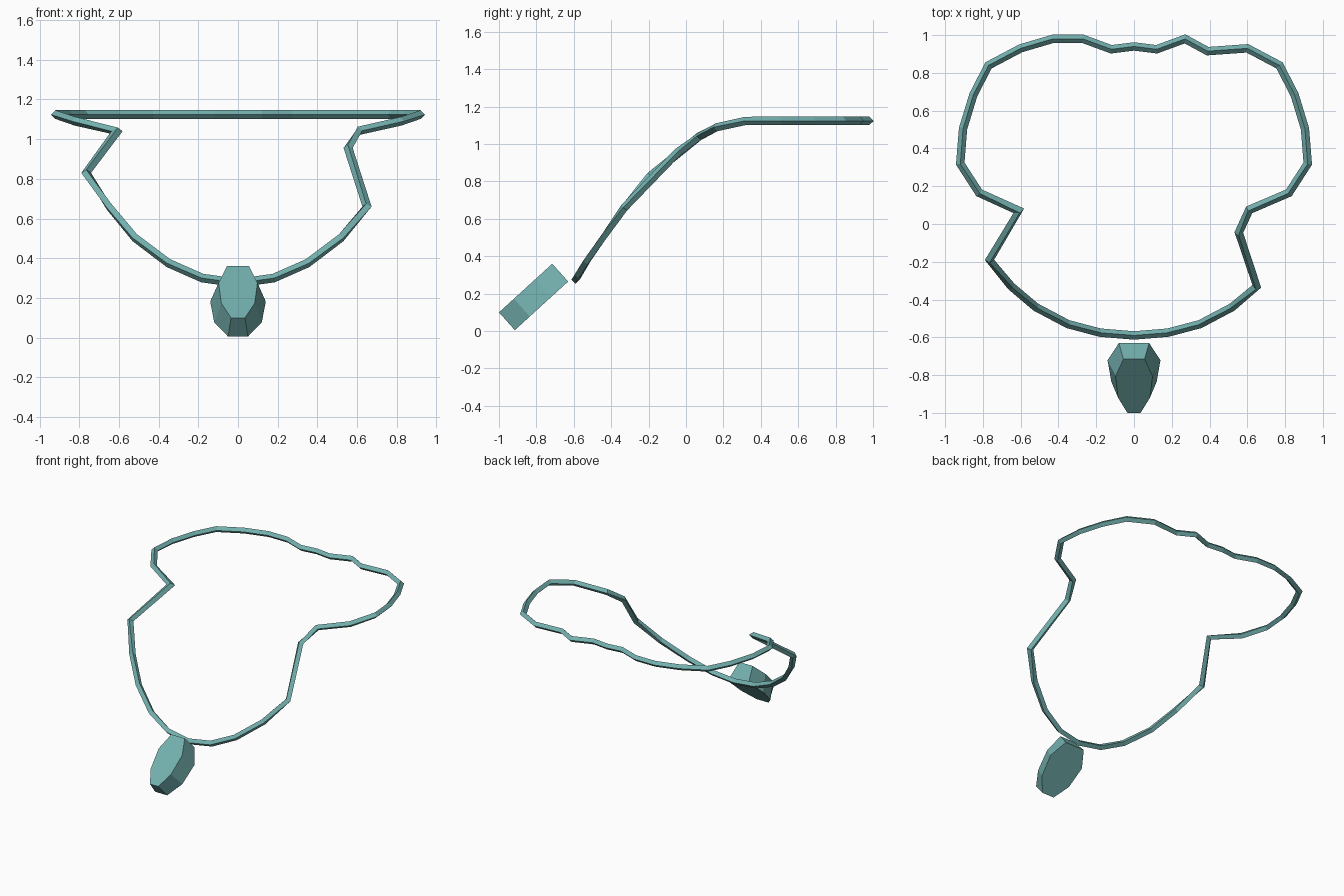
import bpy
import bmesh
from mathutils import Vector

cube = bpy.data.objects.get("Cube")
if cube:
    bpy.data.objects.remove(cube, do_unlink=True)

# Single teal colour
teal = bpy.data.materials.new("teal")
teal.use_nodes = True
teal.diffuse_color = (0.17, 0.43, 0.42, 1)
teal.node_tree.nodes["Principled BSDF"].inputs["Base Color"].default_value = teal.diffuse_color


def finish(name, bm):
    """Turn a bmesh into a flat-shaded, named object."""
    bmesh.ops.recalc_face_normals(bm, faces=bm.faces[:])
    mesh = bpy.data.meshes.new(name)
    bm.to_mesh(mesh)
    bm.free()
    mesh.materials.append(teal)
    obj = bpy.data.objects.new(name, mesh)
    bpy.context.collection.objects.link(obj)
    return obj


def bridge(bm, first, second):
    """Join two equal closed rings of vertices with quads."""
    count = len(first)
    for i in range(count):
        j = (i + 1) % count
        bm.faces.new((first[i], first[j], second[j], second[i]))


def mirrored(points):
    """Mirror plan points across x and reverse their order."""
    return [(-x, y) for x, y in reversed(points)]


# Drape of the cord: height as a function of depth
DRAPE = [(-.59, .275), (-.53, .375), (-.33, .66), (-.19, .83),
         (-.04, .96), (.07, 1.04), (.165, 1.09), (.32, 1.124)]


def height(y):
    for (ya, za), (yb, zb) in zip(DRAPE, DRAPE[1:]):
        if y <= yb:
            return za + (zb - za) * (y - ya) / (yb - ya)
    return DRAPE[-1][1]


# Cord plan: shared arcs are mirrored, the two sides differ at the kinks
front_arc = [(.18, -.575), (.35, -.53), (.52, -.44), (.65, -.33)]
shoulder = [(.82, .165), (.92, .32), (.905, .505), (.85, .685), (.77, .84), (.6, .93)]
left_kink = [(.555, -.045), (.61, .075)]
right_kink = [(-.61, .07), (-.765, -.19)]
nape = [(.39, .915), (.27, .98), (.12, .925), (0, .94),
        (-.12, .925), (-.27, .98), (-.43, .98)]
plan = ([(0, -.59)] + front_arc + left_kink + shoulder + nape
        + mirrored(shoulder) + right_kink + mirrored(front_arc))
path = [Vector((x, y, height(y))) for x, y in plan]


def build_cord(radius):
    """Sweep a diamond section around the closed path with mitred corners."""
    bm = bmesh.new()
    rings = []
    for i, point in enumerate(path):
        arriving = (point - path[i - 1]).normalized()
        leaving = (path[(i + 1) % len(path)] - point).normalized()
        tangent = (arriving + leaving).normalized()
        side = tangent.cross(Vector((0, 0, 1))).normalized()
        up = side.cross(tangent)
        mitre = min(1 / max(tangent.dot(leaving), .1), 1.4)
        offsets = (side * mitre, up, -side * mitre, -up)
        rings.append([bm.verts.new(point + radius * o) for o in offsets])
    for i, ring in enumerate(rings):
        bridge(bm, rings[i - 1], ring)
    return finish("cord", bm)


def build_pendant():
    """Long octagonal gem, narrower across its front face, leaning back."""
    half = [(.08, 0), (.14, .32), (.12, .72), (.05, 1)]
    outline = half + mirrored(half)
    along = Vector((0, -.285, -.26))
    bm = bmesh.new()
    rings = []
    for top, scale in ((Vector((0, -.63, .265)), 1), (Vector((0, -.715, .36)), .7)):
        rings.append([bm.verts.new(top + along * t + Vector((x * scale, 0, 0)))
                      for x, t in outline])
        bm.faces.new(rings[-1])
    bridge(bm, *rings)
    return finish("pendant", bm)


build_cord(.022)
build_pendant()
